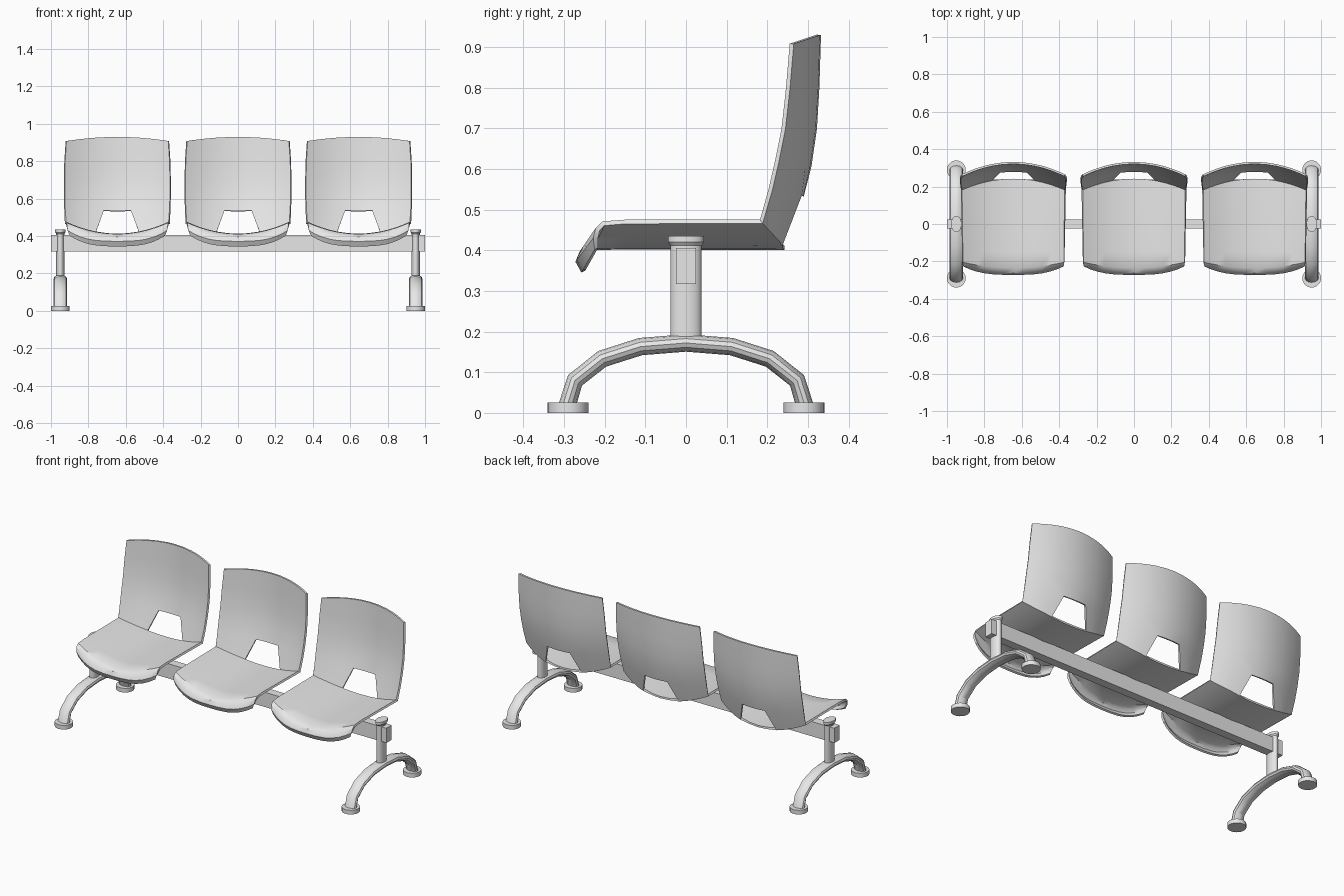
import bpy, bmesh, math
from mathutils import Vector

cube = bpy.data.objects.get("Cube")
if cube:
    bpy.data.objects.remove(cube, do_unlink=True)

grey = bpy.data.materials.new("light grey")
grey.use_nodes = True
grey.diffuse_color = (0.8, 0.8, 0.8, 1)
grey.node_tree.nodes["Principled BSDF"].inputs["Base Color"].default_value = (0.8, 0.8, 0.8, 1)


def make_object(name, bm, thickness=0):
    mesh = bpy.data.meshes.new(name)
    bm.to_mesh(mesh)
    bm.free()
    mesh.materials.append(grey)
    obj = bpy.data.objects.new(name, mesh)
    bpy.context.collection.objects.link(obj)
    bpy.ops.object.select_all(action='DESELECT')
    obj.select_set(True)
    bpy.context.view_layer.objects.active = obj
    if thickness:
        mod = obj.modifiers.new("shell", 'SOLIDIFY')
        mod.thickness = thickness
        mod.offset = -1
        mod.use_even_offset = True
        bpy.ops.object.modifier_apply(modifier=mod.name)
    bpy.ops.object.shade_smooth_by_angle(angle=math.radians(35))
    return obj


def loft(bm, rings):
    """Skin a list of closed rings and cap both ends."""
    loops = [[bm.verts.new(p) for p in ring] for ring in rings]
    n = len(loops[0])
    for a, b in zip(loops, loops[1:]):
        for i in range(n):
            bm.faces.new((a[i], a[(i + 1) % n], b[(i + 1) % n], b[i]))
    bm.faces.new(loops[0][::-1])
    bm.faces.new(loops[-1])
    bmesh.ops.recalc_face_normals(bm, faces=bm.faces)


def ellipse(centre, u, v, sides):
    return [centre + u * math.cos(a) + v * math.sin(a)
            for a in (2 * math.pi * i / sides for i in range(sides))]


def upright(name, x, y, levels, sides):
    """Vertical elliptic body from (z, x radius, y radius) levels."""
    bm = bmesh.new()
    loft(bm, [ellipse(Vector((x, y, z)), Vector((rx, 0, 0)), Vector((0, ry, 0)), sides)
              for z, rx, ry in levels])
    return make_object(name, bm)


# Seat shell: centre y, z, side y, z, half width, bend power
rows = [
    (-.257, .345, -.225, .402, .255, 3),
    (-.272, .372, -.228, .430, .266, 3),
    (-.262, .396, -.222, .455, .270, 2.5),
    (-.235, .411, -.205, .471, .270, 2),
    (-.150, .413, -.150, .475, .270, 2),
    (.242, .411, .182, .475, .274, 2),
    (.279, .535, .203, .550, .279, 2),
    (.298, .610, .219, .620, .281, 2),
    (.311, .700, .235, .700, .281, 2),
    (.317, .800, .246, .800, .279, 2),
    (.321, .930, .255, .908, .272, 2),
]
CREASE = 5
half = [0, .2, .42, .58, .74, .88, 1]
cols = [-t for t in half[:0:-1]] + half
narrow = {.2: .12, .42: .26, .58: .5}      # columns drawn in along the hole top


def shell_point(r, t):
    yc, zc, ye, ze, w, power = rows[r]
    if r == CREASE + 1:
        t = math.copysign(narrow.get(abs(t), abs(t)), t)
    k = abs(t) ** power
    return (t * w, yc + (ye - yc) * k, zc + (ze - zc) * k)


bm = bmesh.new()
grid = [[bm.verts.new(shell_point(r, t)) for t in cols] for r in range(len(rows))]
for r in range(len(rows) - 1):
    for c in range(len(cols) - 1):
        in_hole = r == CREASE and abs(cols[c] + cols[c + 1]) / 2 < .42
        if not in_hole:
            bm.faces.new((grid[r][c], grid[r][c + 1], grid[r + 1][c + 1], grid[r + 1][c]))
seat = make_object("seat_middle", bm, thickness=0.011)
for name, x in (("seat_right", -.645), ("seat_left", .645)):
    copy = bpy.data.objects.new(name, seat.data)
    copy.location.x = x
    bpy.context.collection.objects.link(copy)

# Cross beam
bm = bmesh.new()
bmesh.ops.create_cube(bm, size=1)
for v in bm.verts:
    v.co = (v.co.x * 2, v.co.y * .05, .361 + v.co.z * .088)
make_object("beam", bm)

# Arched leg path
side_path = [(-.293, .015), (-.273, .08), (-.206, .133), (-.112, .163)]
path = side_path + [(0, .172)] + [(-y, z) for y, z in reversed(side_path)]

for side, x in (("right", -.95), ("left", .95)):
    upright("post_" + side, x, 0, [(.17, .022, .038), (.42, .022, .038)], 20)
    upright("post_cap_" + side, x, 0,
            [(.412, .022, .038), (.42, .028, .044), (.435, .028, .044)], 20)

    bm = bmesh.new()
    pts = [Vector((x, y, z)) for y, z in path]
    rings = []
    for i, p in enumerate(pts):
        along = (pts[min(i + 1, len(pts) - 1)] - pts[max(i - 1, 0)]).normalized()
        across = along.cross(Vector((1, 0, 0)))
        rings.append(ellipse(p, Vector((.036, 0, 0)), across * .0215, 12))
    loft(bm, rings)
    make_object("arched_leg_" + side, bm)

    for end, y in (("front", -.29), ("back", .29)):
        upright(f"foot_{end}_{side}", x, y, [(0, .05, .05), (.025, .05, .05)], 20)
